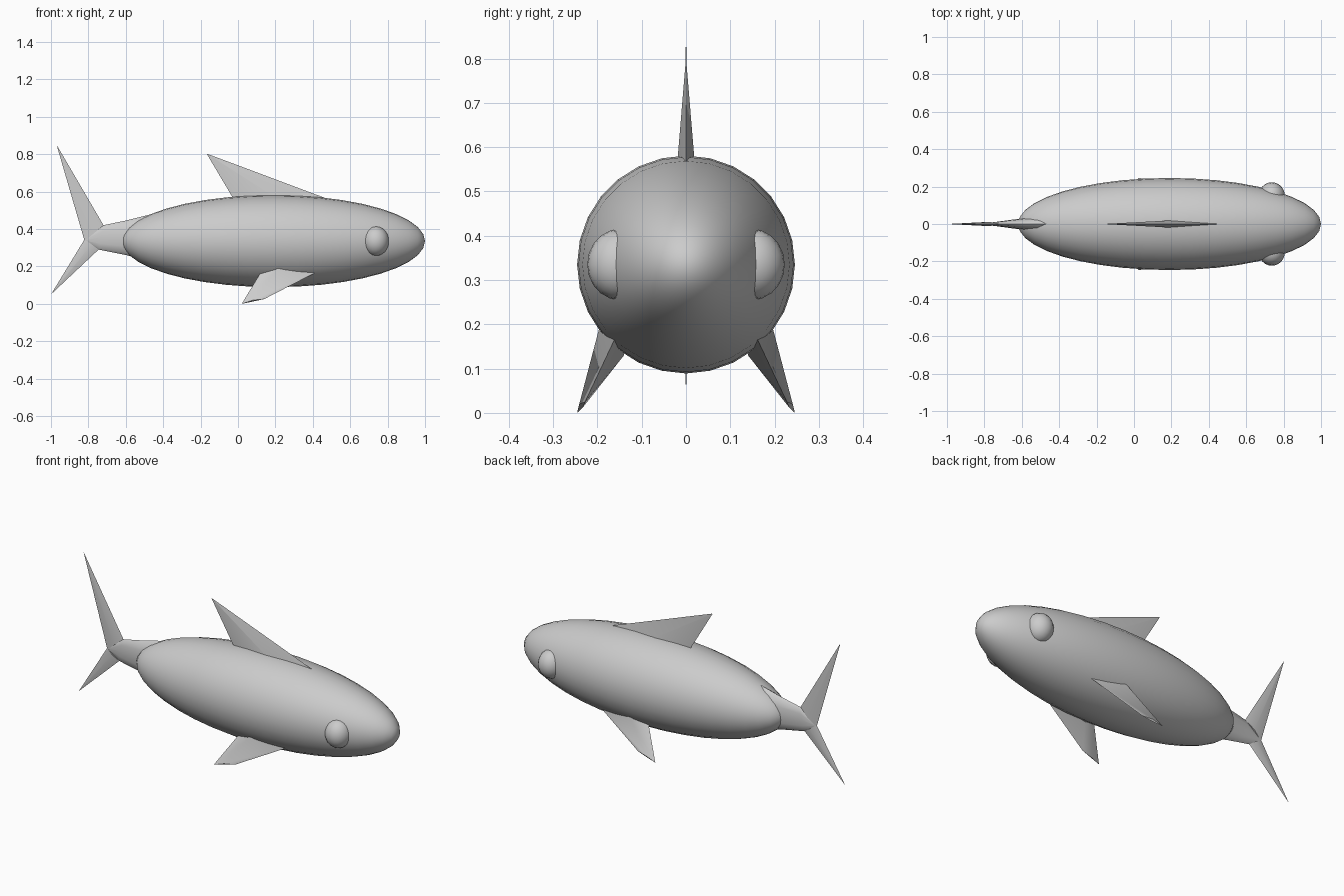
import bpy
import math

if "Cube" in bpy.data.objects:
    bpy.data.objects.remove(bpy.data.objects["Cube"])

BODY_Z = 0.335


def finish(obj, angle=40):
    bpy.ops.object.select_all(action='DESELECT')
    obj.select_set(True)
    bpy.context.view_layer.objects.active = obj
    bpy.ops.object.mode_set(mode='EDIT')
    bpy.ops.mesh.select_all(action='SELECT')
    bpy.ops.mesh.normals_make_consistent(inside=False)
    bpy.ops.object.mode_set(mode='OBJECT')
    bpy.ops.object.shade_smooth_by_angle(angle=math.radians(angle))
    return obj


def loft(name, rings, angle=40):
    """Skin between rings of equal point count; close both ends."""
    n = len(rings[0])
    verts = [p for r in rings for p in r]
    faces = [(k * n + i, k * n + (i + 1) % n, (k + 1) * n + (i + 1) % n, (k + 1) * n + i)
             for k in range(len(rings) - 1) for i in range(n)]
    faces += [tuple(range(n)), tuple(range((len(rings) - 1) * n, len(rings) * n))]
    me = bpy.data.meshes.new(name)
    me.from_pydata(verts, [], faces)
    obj = bpy.data.objects.new(name, me)
    bpy.context.collection.objects.link(obj)
    return finish(obj, angle)


def ellipsoid(name, loc, size, seg, rings):
    bpy.ops.mesh.primitive_uv_sphere_add(segments=seg, ring_count=rings, radius=1,
                                         location=loc, rotation=(0, math.pi / 2, 0))
    obj = bpy.context.object
    obj.name = name
    obj.scale = (size[2], size[1], size[0])
    return finish(obj)


def blade(front, back, half, tip, s):
    """Diamond section between two edge points, and the section near the tip."""
    mid = [(a + b) / 2 for a, b in zip(front, back)]
    root = [front, (mid[0], half, mid[2]), back, (mid[0], -half, mid[2])]
    end = [tuple(t + (c - t) * s for c, t in zip(p, tip)) for p in root]
    return [root, end]


# Body and eyes
ellipsoid("body", (0.19, 0, BODY_Z), (0.81, 0.246, 0.246), 28, 20)
for side, label in ((-1, "right"), (1, "left")):
    ellipsoid("eye_" + label, (0.737, side * 0.15, BODY_Z), (0.07, 0.073, 0.08), 20, 12)

# Tail stalk: oval rings flattening toward the tail fin
stalk = []
for x, lean, zc, rz, ry in ((-0.42, 0.0, 0.35, 0.14, 0.062),
                            (-0.60, 0.0, 0.353, 0.092, 0.03),
                            (-0.733, 0.013, 0.355, 0.065, 0.012),
                            (-0.82, 0.0, 0.34, 0.004, 0.001)):
    stalk.append([(x + lean * math.sin(a), ry * math.cos(a), zc + rz * math.sin(a))
                  for a in (2 * math.pi * i / 12 for i in range(12))])
loft("tail_stalk", stalk)

# Tail fin lobes and dorsal fin
loft("tail_fin_upper", blade((-0.719, 0, 0.42), (-0.82, 0, 0.335), 0.011,
                             (-0.97, 0, 0.85), 0.01))
loft("tail_fin_lower", blade((-0.745, 0, 0.29), (-0.82, 0, 0.345), 0.011,
                             (-1.0, 0, 0.05), 0.01))
loft("dorsal_fin", blade((0.5, 0, 0.553), (0.0, 0, 0.52), 0.022,
                         (-0.168, 0, 0.803), 0.01))

# Side fins, mirrored across y
root = [(0.46, 0.15, 0.19), (0.22, 0.195, 0.195), (0.12, 0.165, 0.165), (0.2, 0.14, 0.13)]
tip = [(0.14, 0.228, 0.025), (0.08, 0.241, 0.02), (0.02, 0.246, 0.0), (0.08, 0.233, 0.012)]
for side, label in ((-1, "right"), (1, "left")):
    loft("side_fin_" + label,
         [[(x, side * y, z) for x, y, z in ring] for ring in (root, tip)])
